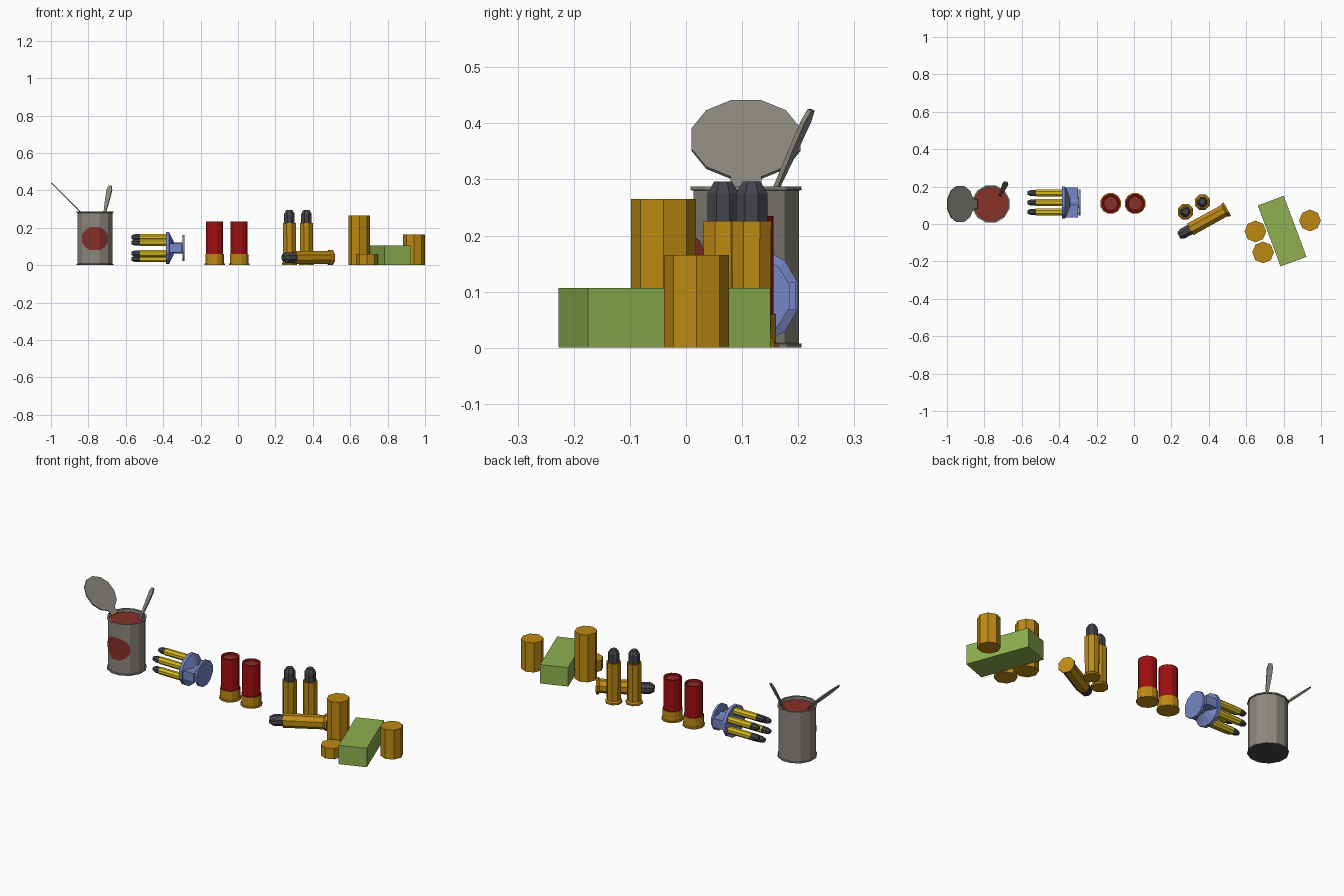
import bpy, bmesh, math
from mathutils import Vector, Matrix

if "Cube" in bpy.data.objects:
    bpy.data.objects.remove(bpy.data.objects["Cube"])


def material(name, r, g, b):
    lin = [((c / 255 + 0.055) / 1.055) ** 2.4 if c > 10 else c / 255 / 12.92 for c in (r, g, b)]
    m = bpy.data.materials.new(name)
    m.diffuse_color = (*lin, 1)
    m.use_nodes = True
    m.node_tree.nodes["Principled BSDF"].inputs["Base Color"].default_value = m.diffuse_color
    return m


STEEL = material("steel grey", 140, 136, 127)
DARK = material("dark grey", 68, 68, 75)
SAUCE = material("brown red", 135, 48, 40)
RED = material("shell red", 160, 14, 18)
BRASS = material("brass orange", 190, 138, 18)
YELLOW = material("yellow brass", 215, 188, 30)
BLUE = material("loader blue", 118, 134, 198)
GREEN = material("box green", 142, 176, 78)


def finish(name, bm, mats, matrix=Matrix()):
    me = bpy.data.meshes.new(name)
    bmesh.ops.recalc_face_normals(bm, faces=bm.faces)
    bm.to_mesh(me)
    bm.free()
    for m in mats:
        me.materials.append(m)
    ob = bpy.data.objects.new(name, me)
    ob.matrix_world = matrix
    bpy.context.collection.objects.link(ob)
    return ob


def lathe(name, profile, mats, sides, pos, axis=(0, 0, 1), flat=True, squash=1):
    """profile: (radius, height, material of the band above; first entry's 4th value colours the base)"""
    bm = bmesh.new()
    phase = math.pi / sides if flat else 0
    k = 1 / math.cos(phase) if flat else 1
    rings = []
    for p in profile:
        rings.append([bm.verts.new((p[0] * k * math.cos(phase + math.tau * i / sides) * squash,
                                    p[0] * k * math.sin(phase + math.tau * i / sides), p[1]))
                      for i in range(sides)])
    for p, a, b in zip(profile, rings, rings[1:]):
        for i in range(sides):
            j = (i + 1) % sides
            bm.faces.new((a[i], a[j], b[j], b[i])).material_index = p[2]
    base = profile[0][3] if len(profile[0]) > 3 else profile[0][2]
    bm.faces.new(rings[0][::-1]).material_index = base
    bm.faces.new(rings[-1]).material_index = profile[-1][2]
    d = Vector(axis)
    rot = Matrix() if d.x == d.y == 0 else d.to_track_quat('Z', 'Y').to_matrix().to_4x4()
    return finish(name, bm, mats, Matrix.Translation(pos) @ rot)


def box(name, size, pos, mat, rot=Matrix()):
    bm = bmesh.new()
    bmesh.ops.create_cube(bm, size=1, matrix=Matrix.Diagonal((*size, 1)))
    return finish(name, bm, [mat], Matrix.Translation(pos) @ rot)


# Open food can: dark base, rims, sauce surface just below the top
CX, CY = -0.765, 0.107
lathe("can", [(.099, 0, 0, 1), (.099, .007, 0), (.094, .008, 0), (.094, .28, 0), (.099, .281, 0),
              (.099, .287, 0), (.09, .287, 0), (.09, .268, 2)], [STEEL, DARK, SAUCE], 12, (CX, CY, 0))

# Round label patch wrapped over the front facets
bm = bmesh.new()
cols = []
for x in (-.069, -.064, -.05, -.0255, .0255, .05, .064, .069):
    h = .066 * math.sqrt(1 - (x / .0715) ** 2)
    y = -.0955 + max(0, abs(x) - .0255) * math.tan(math.radians(30))
    cols.append([bm.verts.new((x, y, s * h)) for s in (-1, 1)])
for a, b in zip(cols, cols[1:]):
    bm.faces.new((a[0], b[0], b[1], a[1]))
# front normals face -y
finish("can_label", bm, [SAUCE], Matrix.Translation((CX, CY, .142)))

# Bent-open lid with its hinge tab
lathe("can_lid", [(.097, -.003, 0), (.097, .003, 0)], [STEEL], 12, (-.929, CY, .371), (1, 0, 1))
box("lid_tab", (.04, .055, .005), (-.853, CY, .295), STEEL, Matrix.Rotation(math.radians(45), 4, 'Y'))

# Spoon handle standing in the sauce
a, b = Vector((-.717, .15, .26)), Vector((-.683, .223, .424))
d = (b - a).normalized()
w = Vector((1, -.4, 0))
w = (w - d * w.dot(d)).normalized()
t = d.cross(w) * .004
bm = bmesh.new()
rings = []
for f, hw in ((0, .007), (.2, .007), (.6, .013), (.88, .015), (1, .008)):
    c = a.lerp(b, f)
    rings.append([bm.verts.new(c + w * hw * s + t * u) for s, u in ((-1, -1), (1, -1), (1, 1), (-1, 1))])
for p, q in zip(rings, rings[1:]):
    for i in range(4):
        bm.faces.new((p[i], p[(i + 1) % 4], q[(i + 1) % 4], q[i]))
bm.faces.new(rings[0])
bm.faces.new(rings[-1])
finish("spoon_handle", bm, [STEEL])

# Ring loader: six small cartridges pointing left
LY, LZ = .115, .092
for i in range(6):
    ang = math.radians(30 + 60 * i)
    lathe("small_cartridge", [(.018, 0, 0), (.018, .155, 1), (.016, .156, 1), (.016, .18, 1), (.010, .197, 1)],
          [YELLOW, DARK], 8, (-.372, LY + .058 * math.cos(ang), LZ + .058 * math.sin(ang)), (-1, 0, 0))
# Loader body, grip fin and end plate
lathe("loader_body", [(.085, 0, 0), (.085, .018, 0), (.03, .045, 0), (.03, .09, 0)], [BLUE], 12,
      (-.386, LY, LZ), (1, 0, 0))
box("loader_grip", (.07, .16, .05), (-.335, LY, LZ), BLUE)
lathe("loader_end_plate", [(.07, 0, 0), (.07, .012, 0)], [BLUE], 12, (-.298, LY, LZ), (1, 0, 0))

# Two shotgun shells with recessed tops
for x in (-.125, .006):
    lathe("shotgun_shell", [(.055, 0, 0), (.055, .008, 0), (.05, .01, 0), (.05, .06, 1), (.046, .061, 1),
                            (.046, .235, 1), (.038, .235, 1), (.036, .225, 2)],
          [BRASS, RED, SAUCE], 12, (x, .11, 0))

# Three rifle cartridges: two upright, one lying down
cartridge = [(.041, 0, 0), (.041, .01, 0), (.034, .018, 0), (.035, .226, 0), (.028, .226, 1),
             (.028, .275, 1), (.016, .296, 1)]
for pos, axis in (((.275, .066, 0), (0, 0, 1)), ((.366, .117, 0), (0, 0, 1)),
                  ((.499, .08, .041), (-.255, -.14, 0))):
    lathe("rifle_cartridge", cartridge, [BRASS, DARK], 8, pos, axis)

# Plain brass canisters and the green box
for x, y, h in ((.649, -.04, .265), (.69, -.152, .06), (.941, .019, .165)):
    lathe("canister", [(.058, 0, 0), (.058, h, 0)], [BRASS], 8, (x, y, 0), flat=False)
box("ammo_box", (.148, .348, .106), (.792, -.038, .053), GREEN, Matrix.Rotation(math.radians(20.5), 4, 'Z'))
